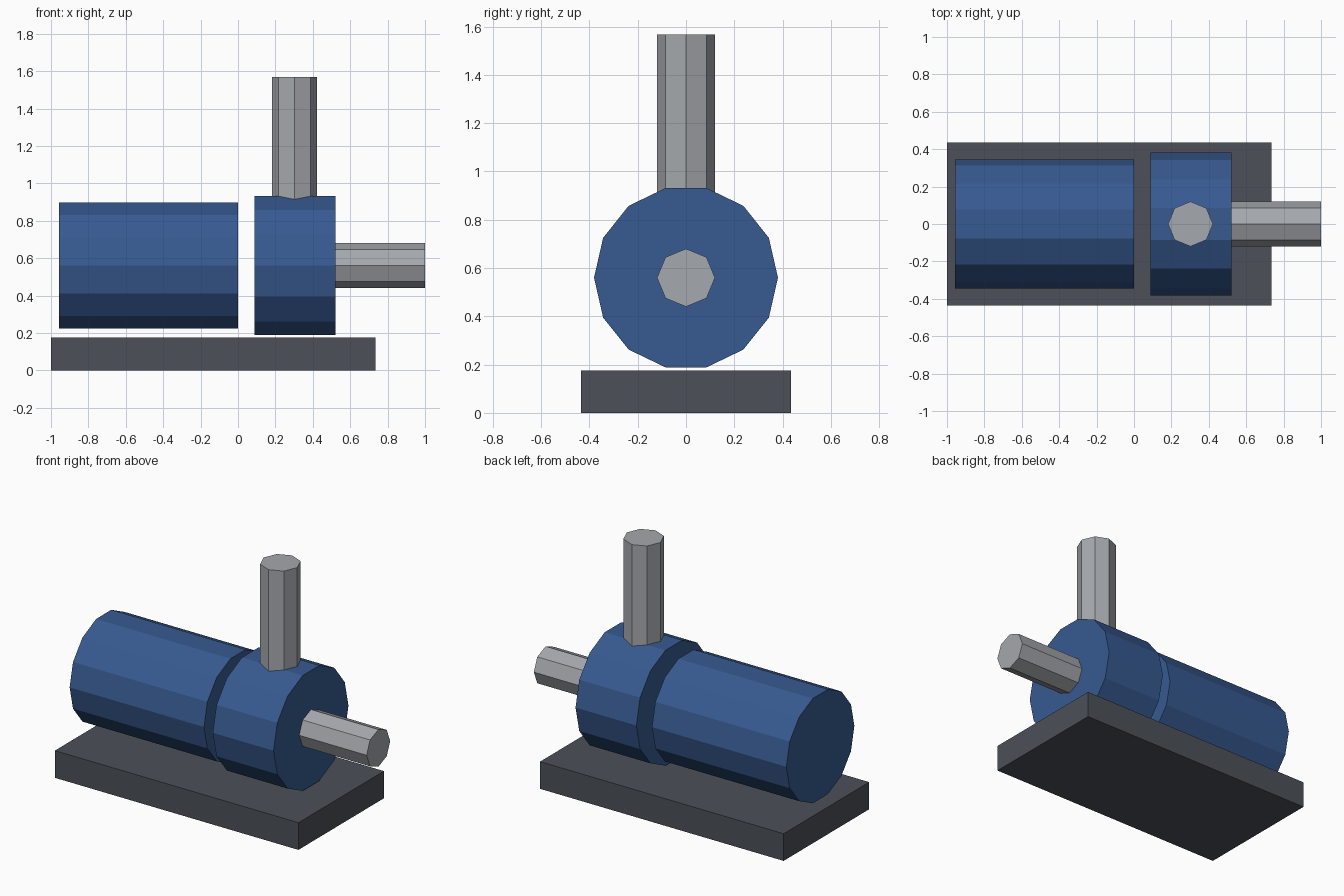
import bpy
import math

cube = bpy.data.objects.get("Cube")
if cube:
    bpy.data.objects.remove(cube, do_unlink=True)


def make_material(name, rgb):
    mat = bpy.data.materials.new(name)
    mat.use_nodes = True
    color = (*rgb, 1.0)
    mat.diffuse_color = color
    mat.node_tree.nodes["Principled BSDF"].inputs["Base Color"].default_value = color
    return mat


blue = make_material("blue_paint", (0.038, 0.102, 0.283))
steel = make_material("pipe_steel", (0.376, 0.392, 0.417))
dark = make_material("dark_base", (0.072, 0.082, 0.098))


def finish(name, mat):
    obj = bpy.context.object
    obj.name = obj.data.name = name
    obj.data.materials.append(mat)
    return obj


def cylinder(name, mat, sides, radius, start, end, axis, x=0.0, z=0.0):
    """Faceted cylinder running from start to end along the x or z axis."""
    mid = (start + end) / 2
    along_x = axis == "x"
    bpy.ops.mesh.primitive_cylinder_add(
        vertices=sides, radius=radius, depth=end - start,
        location=(mid, 0, z) if along_x else (x, 0, mid),
        rotation=(0, math.pi / 2 if along_x else 0, 0))
    return finish(name, mat)


# Base plate
bpy.ops.mesh.primitive_cube_add(size=1, location=(-0.1325, 0, 0.0875))
bpy.context.object.scale = (1.735, 0.87, 0.175)
finish("base_plate", dark)

# Motor and pump casing share one shaft line, with a gap between them
SHAFT_Z = 0.56
cylinder("motor_body", blue, 14, 0.346, -0.957, 0.0, "x", z=SHAFT_Z)
cylinder("pump_casing", blue, 14, 0.381, 0.087, 0.52, "x", z=SHAFT_Z)

# Inlet and outlet pipes
cylinder("inlet_pipe", steel, 8, 0.12, 0.45, 1.0, "x", z=SHAFT_Z)
cylinder("outlet_pipe", steel, 8, 0.12, 0.75, 1.568, "z", x=0.302)
